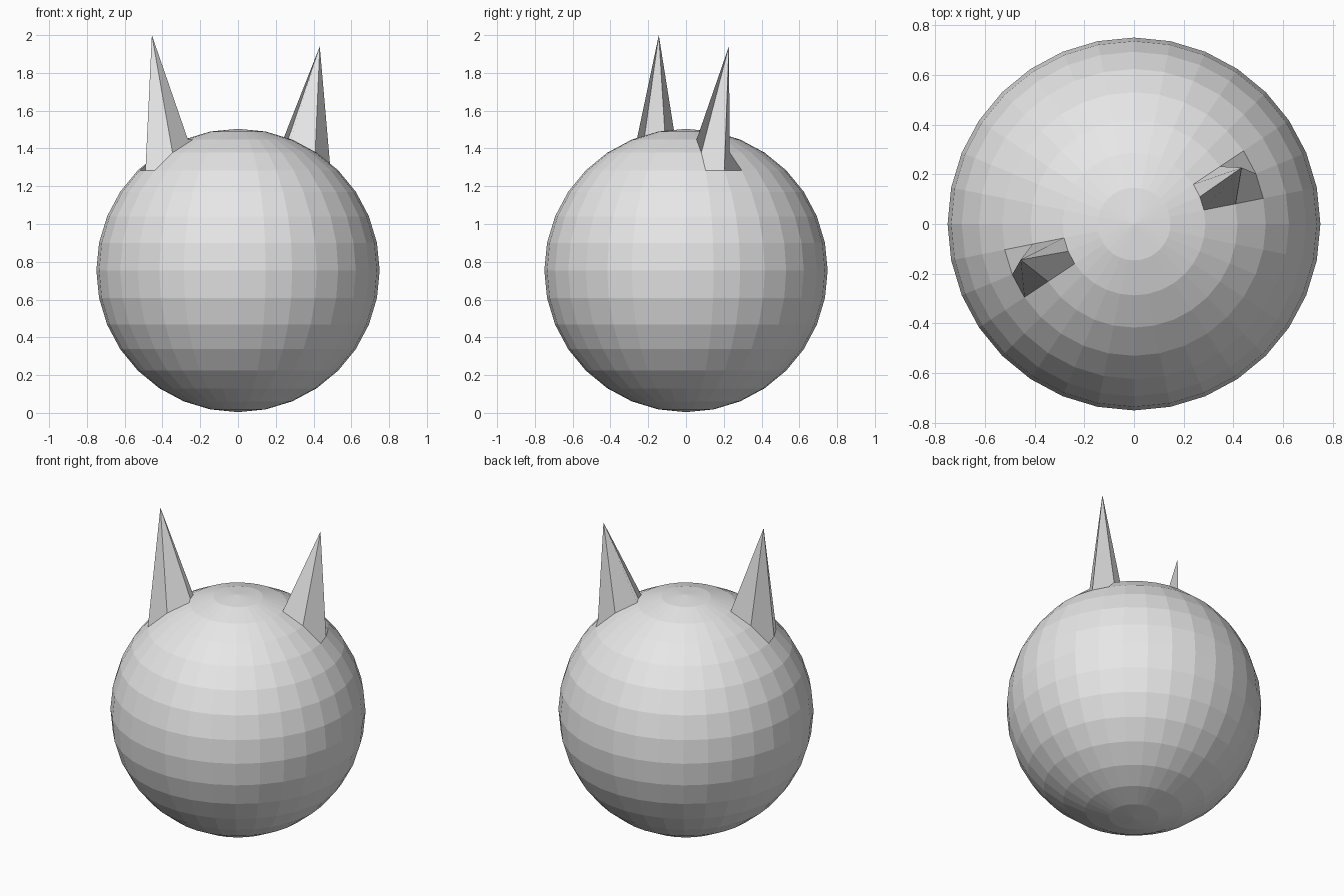
import bpy, bmesh
from math import sin, cos, pi
from mathutils import Vector

if "Cube" in bpy.data.objects:
    bpy.data.objects.remove(bpy.data.objects["Cube"])

R, CZ = 0.75, 0.754
STEP = pi / 16          # 32 segments, 16 rings

grey = bpy.data.materials.new("light grey")
grey.diffuse_color = (0.8, 0.8, 0.8, 1)
grey.use_nodes = True
grey.node_tree.nodes["Principled BSDF"].inputs["Base Color"].default_value = grey.diffuse_color

# round head
bm = bmesh.new()
bmesh.ops.create_uvsphere(bm, u_segments=32, v_segments=16, radius=R)
bmesh.ops.translate(bm, verts=bm.verts, vec=(0, 0, CZ))


def vert(ring, seg):
    """Sphere vertex at a ring (from the top) and a segment (from +x)."""
    p = Vector((R * sin(ring * STEP) * cos(seg * STEP),
                R * sin(ring * STEP) * sin(seg * STEP),
                CZ + R * cos(ring * STEP)))
    return min(bm.verts, key=lambda v: (v.co - p).length)


# ears: one vertex pulled up to a point, its four faces stretched
for seg, tip in ((2, (0.433, 0.227, 1.94)), (18, (-0.456, -0.144, 2.0))):
    apex = vert(3, seg)
    quads = []
    for dr, ds in ((1, 1), (1, -1), (-1, -1), (-1, 1)):
        a, c, b = vert(3 + dr, seg), vert(3 + dr, seg + ds), vert(3, seg + ds)
        loop = [apex, a, c, b]
        if dr != ds:                      # crease runs across this face
            loop = [a, c, b, apex]
        if dr * ds < 0:                   # keep the faces pointing outwards
            loop = [loop[0]] + loop[:0:-1]
        quads.append(loop)
    bmesh.ops.delete(bm, geom=list(apex.link_faces), context='FACES_ONLY')
    for loop in quads:
        bm.faces.new(loop)
    apex.co = tip

mesh = bpy.data.meshes.new("head_with_ears")
bm.to_mesh(mesh)
bm.free()
mesh.materials.append(grey)
bpy.context.collection.objects.link(bpy.data.objects.new("head_with_ears", mesh))
